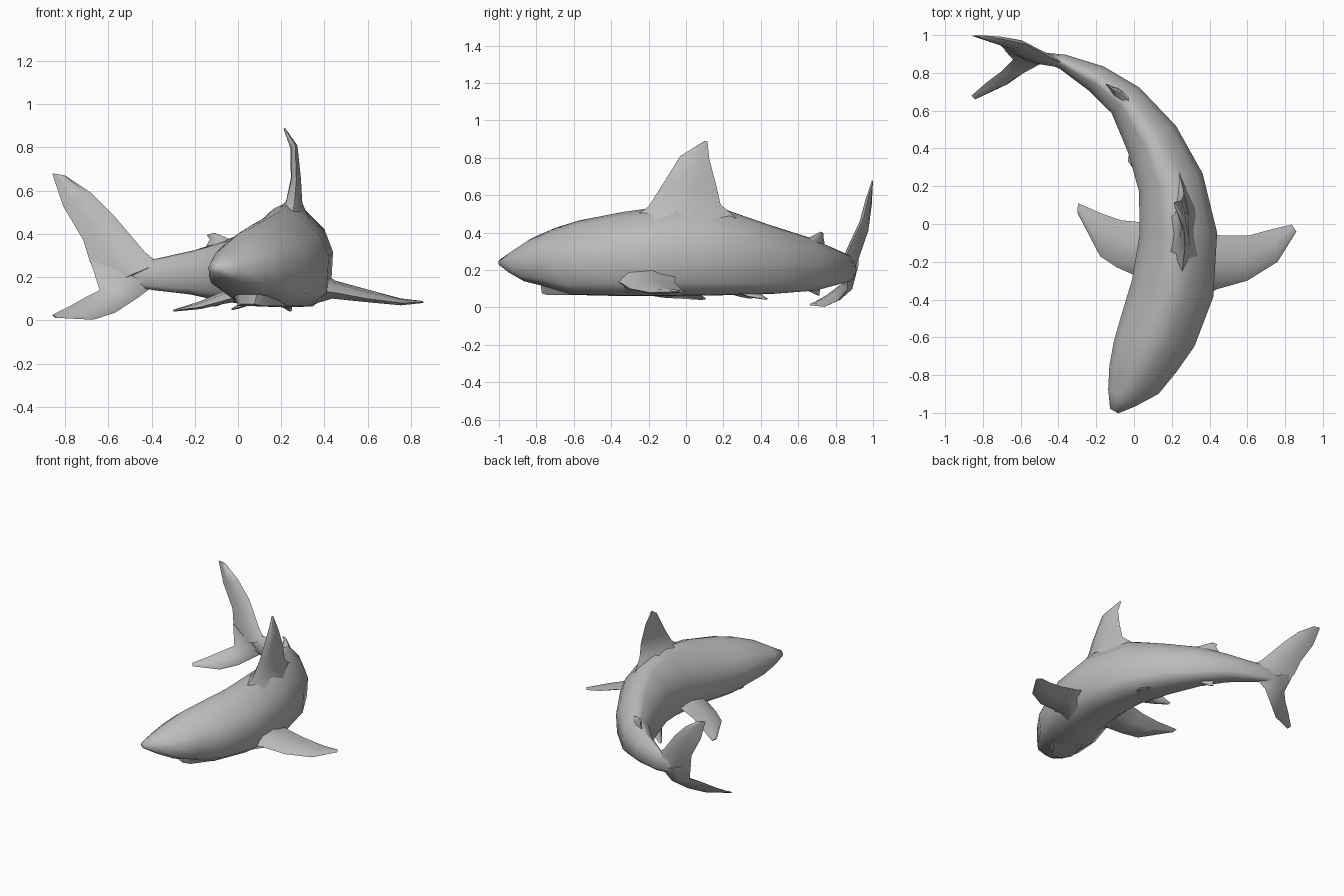
import bpy, bmesh
from mathutils import Vector

grey = bpy.data.materials.new("shark grey")
grey.diffuse_color = (0.5, 0.5, 0.5, 1)


def loft(name, rings, angle=1.2):
    """Skin a list of equal-length point rings and cap both ends."""
    bm = bmesh.new()
    loops = [[bm.verts.new(p) for p in ring] for ring in rings]
    n = len(loops[0])
    for a, b in zip(loops, loops[1:]):
        for i in range(n):
            j = (i + 1) % n
            bm.faces.new((a[i], a[j], b[j], b[i]))
    bm.faces.new(loops[0][::-1])
    bm.faces.new(loops[-1])
    bmesh.ops.recalc_face_normals(bm, faces=bm.faces)
    me = bpy.data.meshes.new(name)
    bm.to_mesh(me)
    bm.free()
    me.materials.append(grey)
    ob = bpy.data.objects.new(name, me)
    bpy.context.collection.objects.link(ob)
    bpy.ops.object.select_all(action='DESELECT')
    ob.select_set(True)
    bpy.context.view_layer.objects.active = ob
    bpy.ops.object.shade_smooth_by_angle(angle=angle)
    return ob


def fin(name, sections):
    """Thin fin from (leading point, trailing point, thickness) sections."""
    mids = [(Vector(a) + Vector(b)) / 2 for a, b, t in sections]
    rings = []
    for k, (a, b, t) in enumerate(sections):
        a, b = Vector(a), Vector(b)
        span = mids[min(k + 1, len(mids) - 1)] - mids[max(k - 1, 0)]
        side = (b - a).cross(span).normalized() * t / 2
        p, q = a.lerp(b, 0.2), a.lerp(b, 0.6)
        rings.append([a, p + side * 0.9, q + side * 0.9, b, q - side * 0.9, p - side * 0.9])
    return loft(name, rings)


# Body: curved spine stations (x, y, half width, bottom z, top z)
spine = [
    (-0.105, -0.99, 0.025, 0.225, 0.26),
    (-0.065, -0.92, 0.085, 0.185, 0.305),
    (0.00, -0.825, 0.15, 0.14, 0.37),
    (0.06, -0.70, 0.185, 0.11, 0.425),
    (0.125, -0.57, 0.21, 0.07, 0.465),
    (0.205, -0.34, 0.22, 0.065, 0.51),
    (0.235, -0.05, 0.205, 0.065, 0.55),
    (0.195, 0.22, 0.175, 0.07, 0.52),
    (0.095, 0.45, 0.145, 0.075, 0.44),
    (-0.045, 0.655, 0.10, 0.09, 0.375),
    (-0.20, 0.77, 0.075, 0.12, 0.325),
    (-0.38, 0.86, 0.04, 0.14, 0.285),
    (-0.48, 0.885, 0.022, 0.155, 0.28),
    (-0.60, 0.90, 0.004, 0.20, 0.27),
]
half = [(0, 1), (0.35, 0.93), (0.8, 0.74), (1, 0.52), (0.95, 0.14), (0.55, 0.0)]
section = half + [(0, -0.01)] + [(-u, v) for u, v in half[:0:-1]]
rings = []
for k, (x, y, hw, z0, z1) in enumerate(spine):
    p, q = spine[max(k - 1, 0)], spine[min(k + 1, len(spine) - 1)]
    d = Vector((q[0] - p[0], q[1] - p[1], 0)).normalized()
    right = Vector((d.y, -d.x, 0))
    rings.append([Vector((x, y, z0 + v * (z1 - z0))) + right * hw * u for u, v in section])
loft("body", rings)

# Lower jaw under the snout
jaw = []
for x, y, w, z0, z1 in [(0.045, -0.755, 0.05, 0.075, 0.125), (0.06, -0.71, 0.10, 0.066, 0.135),
                        (0.13, -0.56, 0.15, 0.066, 0.13)]:
    r = Vector((0.87, -0.45, 0)) * w
    c = Vector((x, y, 0))
    jaw.append([c + r * s + Vector((0, 0, z))
                for s, z in [(-1, z1), (-0.7, z0), (0.7, z0), (1, z1)]])
loft("lower_jaw", jaw, 0.8)

# Dorsal fins
fin("dorsal_fin", [
    ((0.25, -0.30, 0.47), (0.235, 0.30, 0.45), 0.22),
    ((0.26, -0.20, 0.54), (0.26, 0.185, 0.55), 0.085),
    ((0.27, -0.13, 0.65), (0.265, 0.16, 0.66), 0.05),
    ((0.265, -0.03, 0.81), (0.25, 0.125, 0.79), 0.03),
    ((0.215, 0.10, 0.89), (0.213, 0.115, 0.885), 0.008)])
fin("rear_dorsal_fin", [
    ((0.02, 0.61, 0.35), (-0.16, 0.745, 0.32), 0.06),
    ((-0.07, 0.69, 0.39), (-0.13, 0.735, 0.375), 0.02),
    ((-0.11, 0.72, 0.405), (-0.145, 0.735, 0.395), 0.008)])

# Pectoral fins
fin("right_pectoral_fin", [
    ((0.34, -0.40, 0.14), (0.36, -0.03, 0.17), 0.17),
    ((0.44, -0.345, 0.13), (0.45, -0.06, 0.16), 0.08),
    ((0.60, -0.30, 0.10), (0.61, -0.06, 0.13), 0.05),
    ((0.76, -0.20, 0.08), (0.74, -0.025, 0.095), 0.03),
    ((0.86, -0.04, 0.085), (0.835, -0.003, 0.085), 0.01)])
fin("left_pectoral_fin", [
    ((0.08, -0.32, 0.13), (0.10, 0.01, 0.17), 0.12),
    ((0.0, -0.27, 0.11), (0.03, 0.01, 0.16), 0.07),
    ((-0.09, -0.23, 0.085), (-0.07, 0.02, 0.125), 0.045),
    ((-0.18, -0.17, 0.06), (-0.17, 0.055, 0.085), 0.03),
    ((-0.30, 0.06, 0.045), (-0.295, 0.11, 0.045), 0.01)])

# Pelvic fins and anal fin
fin("right_pelvic_fin", [
    ((0.20, 0.24, 0.09), (0.14, 0.37, 0.10), 0.04),
    ((0.25, 0.33, 0.06), (0.20, 0.41, 0.065), 0.02),
    ((0.25, 0.42, 0.045), (0.23, 0.44, 0.045), 0.008)])
fin("left_pelvic_fin", [
    ((0.07, 0.19, 0.09), (0.04, 0.34, 0.10), 0.04),
    ((0.02, 0.26, 0.065), (0.0, 0.35, 0.07), 0.02),
    ((-0.03, 0.33, 0.05), (-0.03, 0.36, 0.05), 0.008)])
fin("anal_fin", [
    ((0.0, 0.60, 0.11), (-0.13, 0.72, 0.12), 0.04),
    ((-0.06, 0.67, 0.08), (-0.12, 0.715, 0.085), 0.02),
    ((-0.10, 0.70, 0.065), (-0.125, 0.715, 0.065), 0.008)])

# Tail lobes
fin("upper_tail_lobe", [
    ((-0.36, 0.85, 0.26), (-0.60, 0.89, 0.16), 0.06),
    ((-0.43, 0.875, 0.315), (-0.685, 0.925, 0.27), 0.06),
    ((-0.57, 0.95, 0.48), (-0.715, 0.955, 0.37), 0.05),
    ((-0.68, 0.975, 0.59), (-0.81, 0.98, 0.53), 0.035),
    ((-0.80, 0.996, 0.67), (-0.86, 0.996, 0.68), 0.008)])
fin("lower_tail_lobe", [
    ((-0.39, 0.86, 0.16), (-0.685, 0.92, 0.28), 0.06),
    ((-0.47, 0.865, 0.10), (-0.64, 0.87, 0.14), 0.055),
    ((-0.57, 0.81, 0.035), (-0.70, 0.81, 0.11), 0.04),
    ((-0.67, 0.74, 0.003), (-0.78, 0.75, 0.065), 0.028),
    ((-0.84, 0.66, 0.012), (-0.86, 0.68, 0.025), 0.008)])
